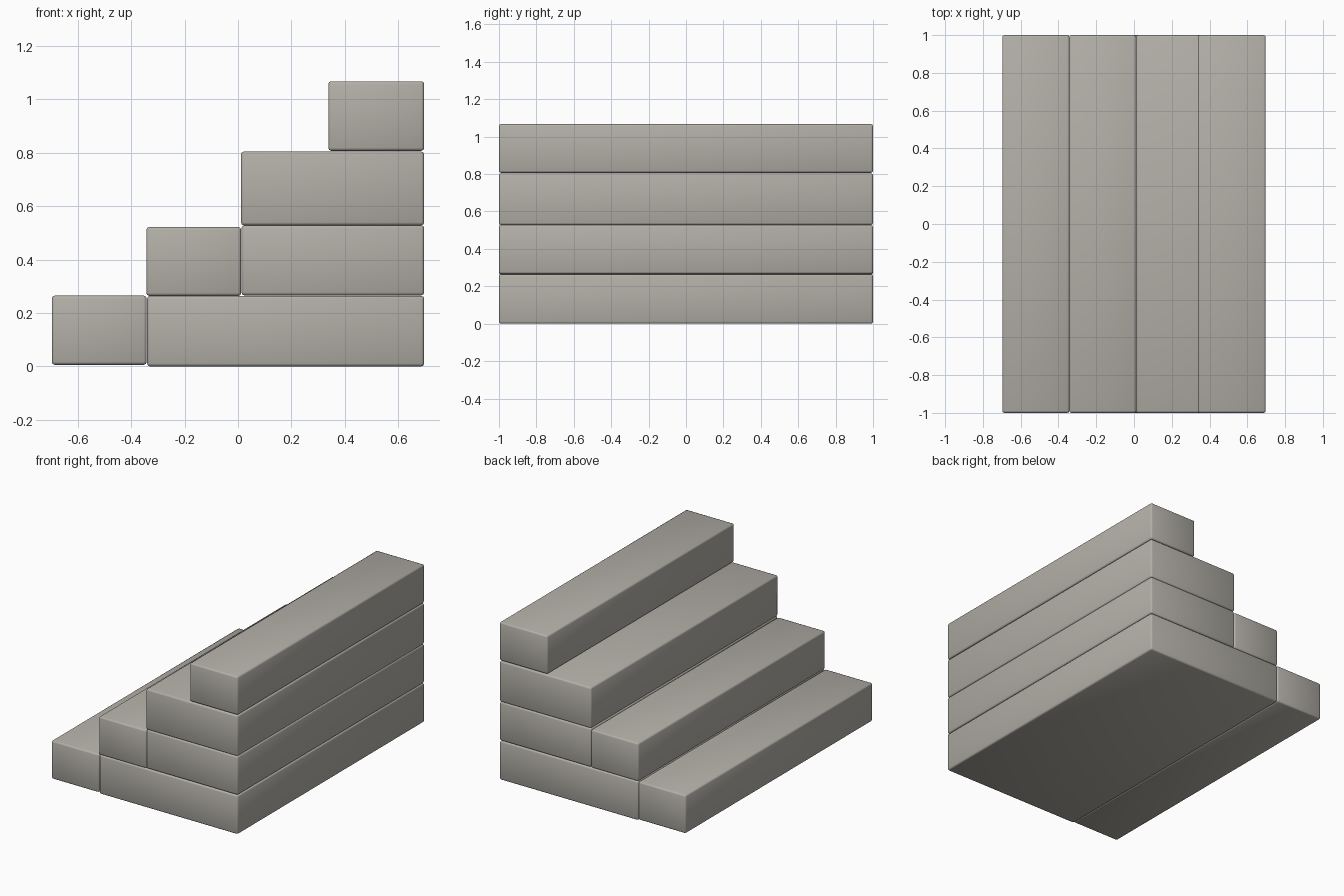
import bpy

if "Cube" in bpy.data.objects:
    bpy.data.objects.remove(bpy.data.objects["Cube"])

# One warm grey stone colour
stone = bpy.data.materials.new("warm_grey_stone")
stone.diffuse_color = (0.45, 0.43, 0.39, 1.0)
stone.use_nodes = True
stone.node_tree.nodes["Principled BSDF"].inputs["Base Color"].default_value = stone.diffuse_color


def block(name, x0, x1, z0, z1):
    """Full-depth stone slab with softly rounded edges."""
    bpy.ops.mesh.primitive_cube_add(size=1, location=((x0 + x1) / 2, 0, (z0 + z1) / 2))
    ob = bpy.context.object
    ob.name = name
    ob.scale = (x1 - x0, 2.0, z1 - z0)
    bpy.ops.object.transform_apply(location=False, rotation=False, scale=True)
    ob.data.materials.append(stone)
    bevel = ob.modifiers.new("soft_edges", 'BEVEL')
    bevel.width = 0.011
    bevel.segments = 2
    bpy.ops.object.shade_smooth()


RIGHT = 0.697

# Bottom course: first tread and the base behind it
block("first_step", -0.697, -0.342, 0.006, 0.265)
block("base_slab", -0.340, RIGHT, 0.0, 0.264)

# Second course: tread and the filler behind it
block("second_step", -0.343, 0.012, 0.264, 0.522)
block("second_filler", 0.013, RIGHT, 0.266, 0.528)

# Third and top courses
block("third_step", 0.011, RIGHT, 0.528, 0.804)
block("top_step", 0.338, RIGHT, 0.807, 1.067)
